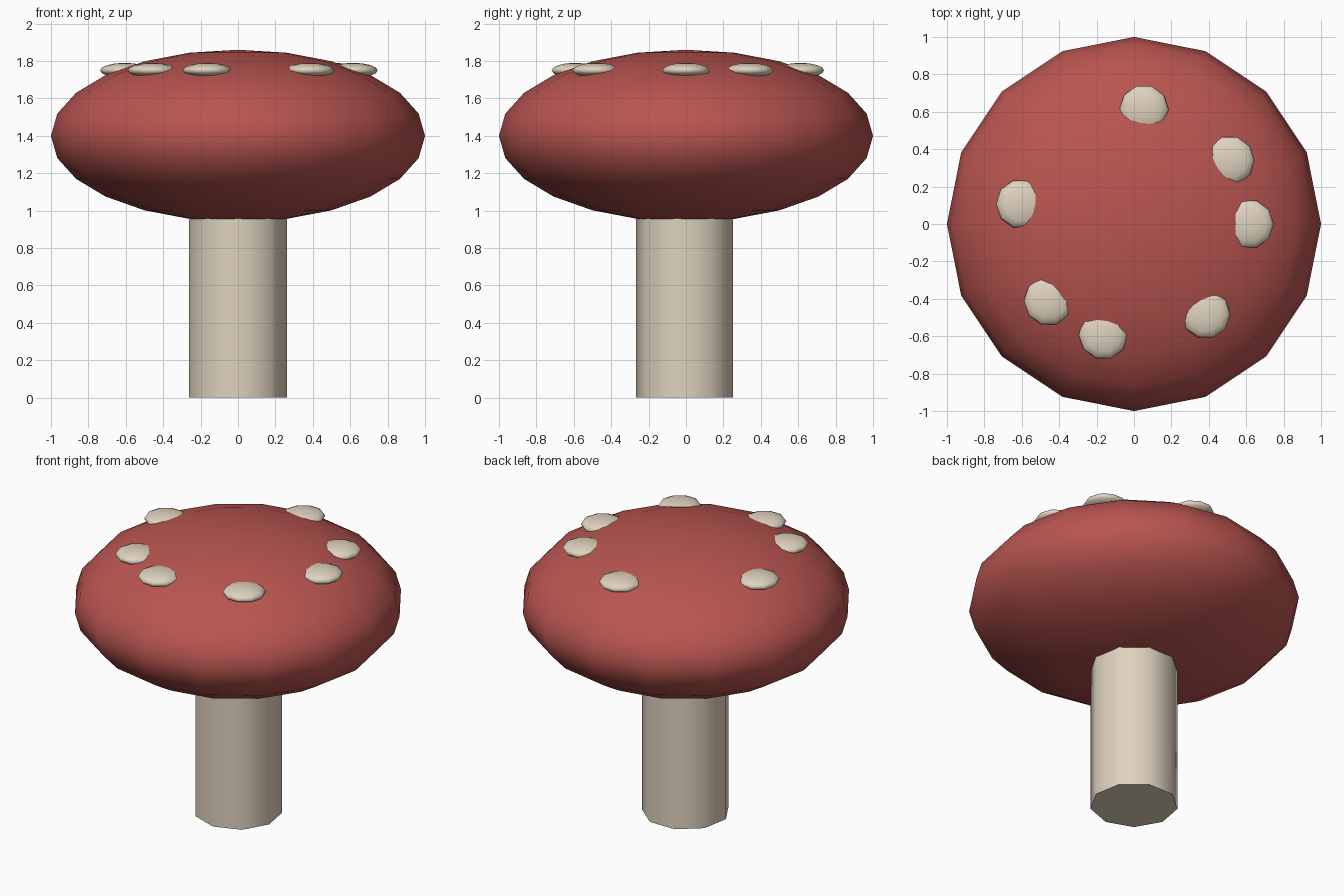
import bpy, math
from math import radians, cos, sin

if "Cube" in bpy.data.objects:
    bpy.data.objects.remove(bpy.data.objects["Cube"])


def material(name, rgb):
    m = bpy.data.materials.new(name)
    m.diffuse_color = (*rgb, 1.0)
    m.use_nodes = True
    m.node_tree.nodes["Principled BSDF"].inputs["Base Color"].default_value = m.diffuse_color
    return m


red = material("cap_red", (0.485, 0.091, 0.08))
cream = material("cream", (0.74, 0.65, 0.52))


def finish(name, mat, angle):
    ob = bpy.context.object
    ob.name = name
    ob.data.materials.append(mat)
    bpy.ops.object.transform_apply(location=False, rotation=True, scale=True)
    bpy.ops.object.shade_smooth_by_angle(angle=radians(angle))
    return ob


def ellipsoid(name, loc, radius, height, segments, rings, mat):
    bpy.ops.mesh.primitive_uv_sphere_add(segments=segments, ring_count=rings,
                                         radius=1, location=loc,
                                         rotation=(0, 0, radians(90)))
    bpy.context.object.scale = (radius, radius, height)
    return finish(name, mat, 80)


# Stem: nine-sided column with a corner facing the front
bpy.ops.mesh.primitive_cylinder_add(vertices=9, radius=0.266, depth=1.2,
                                    location=(0, 0, 0.6),
                                    rotation=(0, 0, radians(180)))
finish("stem", cream, 60)

# Cap: flattened sphere
ellipsoid("cap", (0, 0, 1.4), 1.0, 0.46, 16, 12, red)

# Spots: flat buttons in a ring, half sunk into the cap
for i, a in enumerate((0, 33.5, 85, 170, 222, 254.5, 308.5)):
    p = (0.615 * cos(radians(a)), 0.615 * sin(radians(a)), 1.75)
    ellipsoid(f"spot_{i + 1}", p, 0.132, 0.04, 10, 8, cream)
